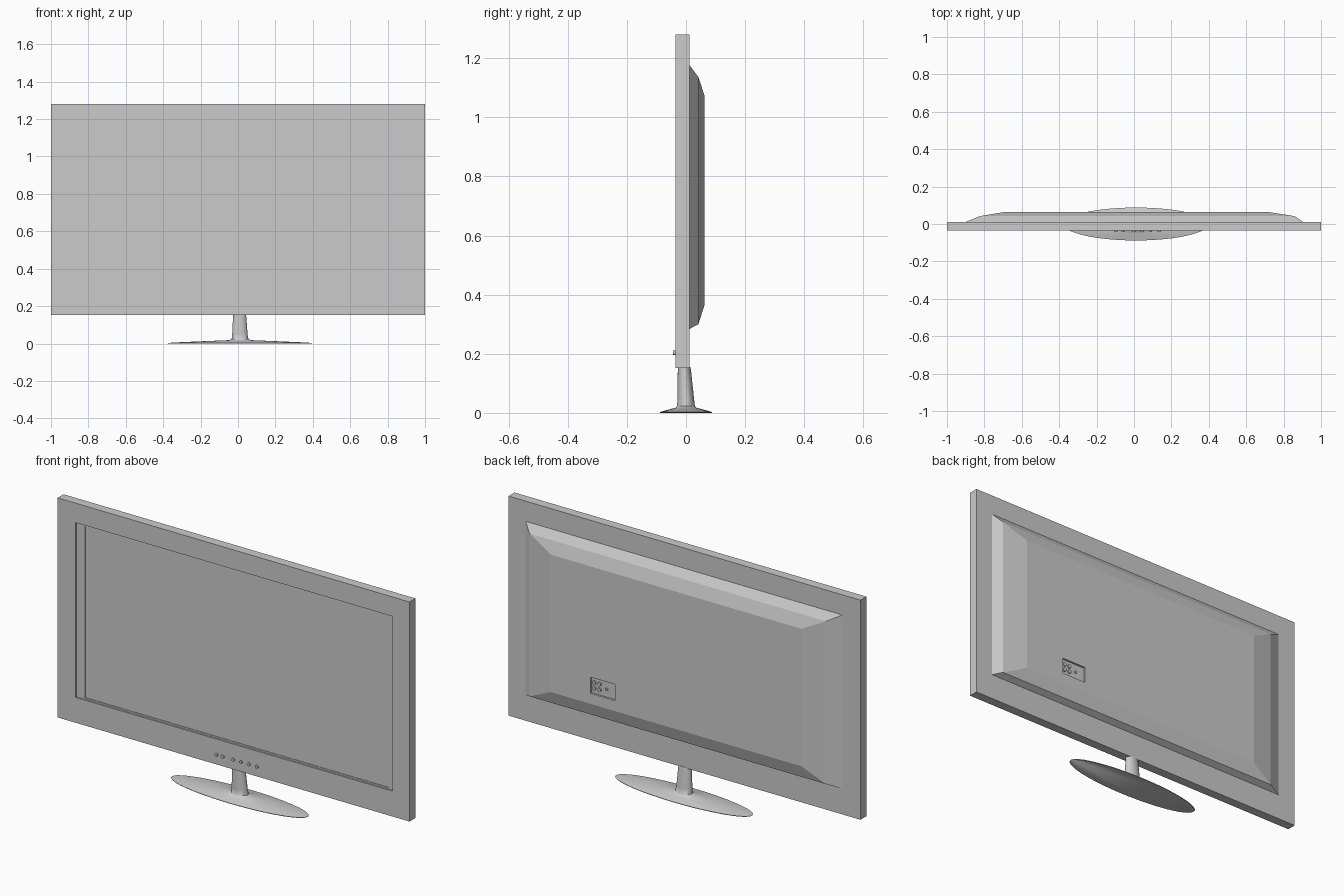
import bpy, bmesh, math
from mathutils import Matrix

if "Cube" in bpy.data.objects:
    bpy.data.objects.remove(bpy.data.objects["Cube"])


def finish(name, bm, smooth=None):
    bmesh.ops.recalc_face_normals(bm, faces=bm.faces)
    mesh = bpy.data.meshes.new(name)
    bm.to_mesh(mesh)
    bm.free()
    ob = bpy.data.objects.new(name, mesh)
    bpy.context.collection.objects.link(ob)
    bpy.ops.object.select_all(action='DESELECT')
    ob.select_set(True)
    bpy.context.view_layer.objects.active = ob
    if smooth:
        bpy.ops.object.shade_smooth_by_angle(angle=math.radians(smooth))
    return ob


def loft(name, rings, smooth=None):
    """Skin equal-length point rings and cap both ends."""
    bm = bmesh.new()
    loops = [[bm.verts.new(p) for p in ring] for ring in rings]
    n = len(loops[0])
    for a, b in zip(loops, loops[1:]):
        for i in range(n):
            j = (i + 1) % n
            bm.faces.new((a[i], a[j], b[j], b[i]))
    bm.faces.new(loops[0])
    bm.faces.new(loops[-1])
    return finish(name, bm, smooth)


def rect(x0, x1, z0, z1, y):
    return [(x0, y, z0), (x1, y, z0), (x1, y, z1), (x0, y, z1)]


def ellipse(cx, cy, rx, ry, z, n=48):
    return [(cx + rx * math.cos(t), cy + ry * math.sin(t), z)
            for t in (2 * math.pi * i / n for i in range(n))]


def disc(name, x, y, z, r, depth, n=12):
    bm = bmesh.new()
    bmesh.ops.create_cone(bm, cap_ends=True, segments=n, radius1=r, radius2=r, depth=depth,
                          matrix=Matrix.Translation((x, y, z)) @ Matrix.Rotation(math.pi / 2, 4, 'X'))
    return finish(name, bm, 40)


# Cabinet: recessed screen, bezel, slab and stepped rear bulge
cabinet = loft("cabinet", [
    rect(-0.85, 0.874, 0.29, 1.171, -0.025),
    rect(-0.85, 0.874, 0.29, 1.171, -0.028),
    rect(-0.897, 0.903, 0.282, 1.18, -0.028),
    rect(-0.897, 0.903, 0.282, 1.18, -0.036),
    rect(-1, 1, 0.152, 1.28, -0.036),
    rect(-1, 1, 0.152, 1.28, 0.012),
    rect(-0.897, 0.903, 0.284, 1.176, 0.012),
    rect(-0.824, 0.859, 0.30, 1.136, 0.042),
    rect(-0.70, 0.725, 0.366, 1.072, 0.063),
])

# Socket recess on the back
cutter = loft("socket_cutter", [rect(0.36, 0.50, 0.42, 0.503, y) for y in (0.053, 0.09)])
cutter.hide_render = True
bpy.ops.object.select_all(action='DESELECT')
cabinet.select_set(True)
bpy.context.view_layer.objects.active = cabinet
mod = cabinet.modifiers.new("recess", 'BOOLEAN')
mod.operation = 'DIFFERENCE'
mod.solver = 'EXACT'
mod.object = cutter
bpy.ops.object.modifier_apply(modifier=mod.name)
bpy.data.objects.remove(cutter)

# Sockets: two rows of plugs and one small jack
for x in (0.483, 0.453):
    for z in (0.448, 0.477):
        disc("socket", x, 0.055, z, 0.010, 0.010)
disc("jack", 0.413, 0.055, 0.46, 0.007, 0.008)

# Front buttons
for x in (-0.095, -0.06, 0.0, 0.044, 0.088, 0.134):
    disc("button", x, -0.038, 0.203, 0.008, 0.012)

# Stand: thin oval foot flaring into a tapered neck
loft("stand", [
    ellipse(0.011, 0, 0.384, 0.087, 0.0),
    ellipse(0.011, 0, 0.387, 0.088, 0.003),
    ellipse(0.011, 0, 0.32, 0.075, 0.007),
    ellipse(0.011, 0, 0.18, 0.052, 0.013),
    ellipse(0.011, 0, 0.06, 0.034, 0.018),
    ellipse(0.011, 0, 0.045, 0.030, 0.023),
    ellipse(0.010, -0.001, 0.041, 0.028, 0.05),
    ellipse(0.009, -0.005, 0.036, 0.023, 0.135),
    ellipse(0.009, -0.006, 0.034, 0.021, 0.156),
], 50)
